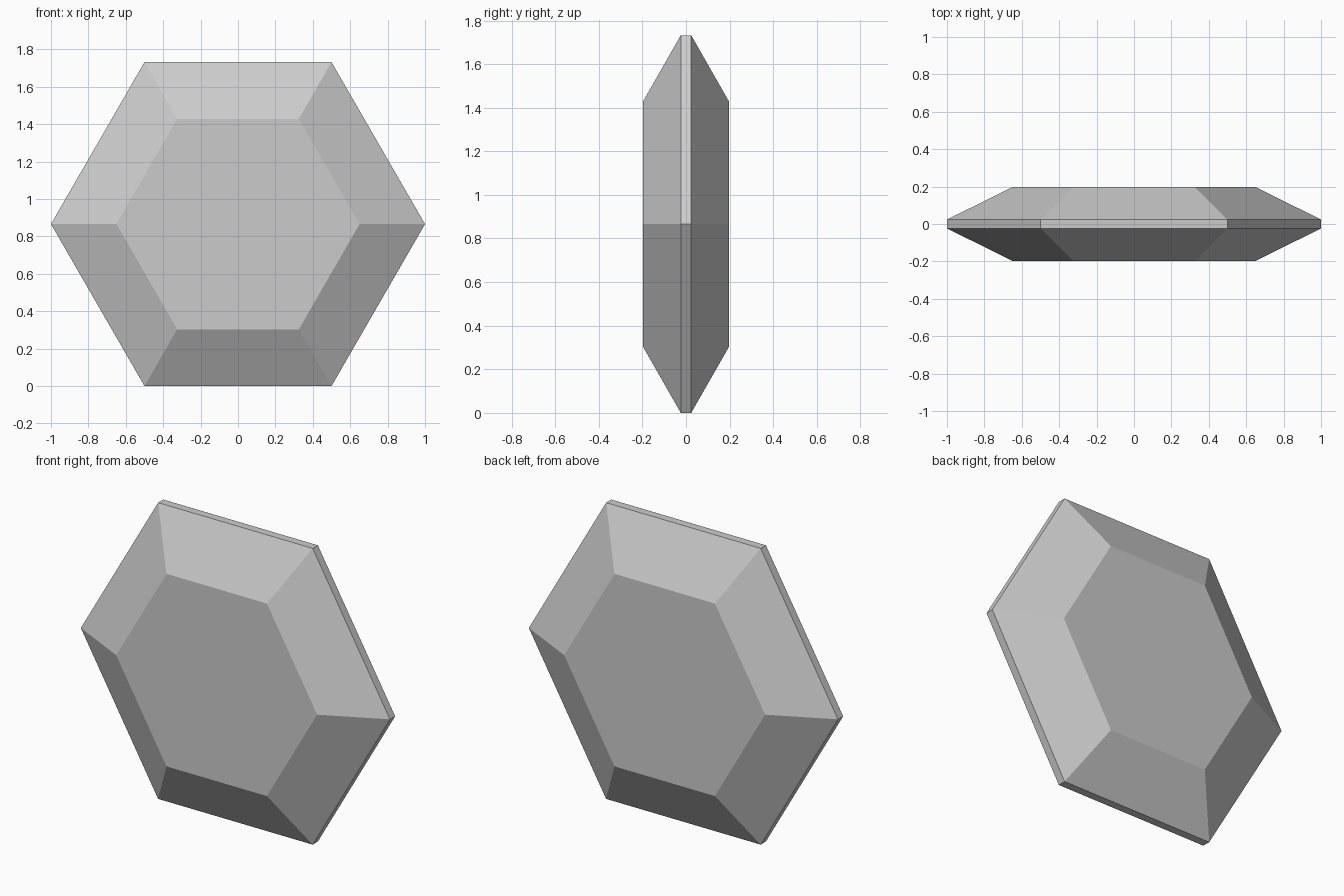
import bpy, bmesh
from math import cos, sin, pi, sqrt

cube = bpy.data.objects.get("Cube")
if cube:
    bpy.data.objects.remove(cube, do_unlink=True)

SIDES = 6
CENTRE_Z = sqrt(3) / 2

grey = bpy.data.materials.new("plain grey")
grey.use_nodes = True
colour = (0.6, 0.6, 0.6, 1)
grey.diffuse_color = colour
grey.node_tree.nodes["Principled BSDF"].inputs["Base Color"].default_value = colour


def ring(bm, radius, y):
    """Hexagon of vertices facing along y, with flat top and bottom edges."""
    angles = [2 * pi * i / SIDES for i in range(SIDES)]
    return [bm.verts.new((radius * cos(a), y, CENTRE_Z + radius * sin(a))) for a in angles]


# Hexagonal gem: flat front and back, bevelled faces and a thin rim
bm = bmesh.new()
profile = [(0.65, -0.197), (1, -0.024), (1, 0.024), (0.65, 0.197)]
rings = [ring(bm, radius, y) for radius, y in profile]
for a, b in zip(rings, rings[1:]):
    for i in range(SIDES):
        j = (i + 1) % SIDES
        bm.faces.new((a[i], a[j], b[j], b[i]))
bm.faces.new(rings[0])
bm.faces.new(rings[-1])
bmesh.ops.recalc_face_normals(bm, faces=bm.faces)

mesh = bpy.data.meshes.new("hexagonal_gem")
bm.to_mesh(mesh)
bm.free()
mesh.materials.append(grey)
gem = bpy.data.objects.new("hexagonal_gem", mesh)
bpy.context.collection.objects.link(gem)
